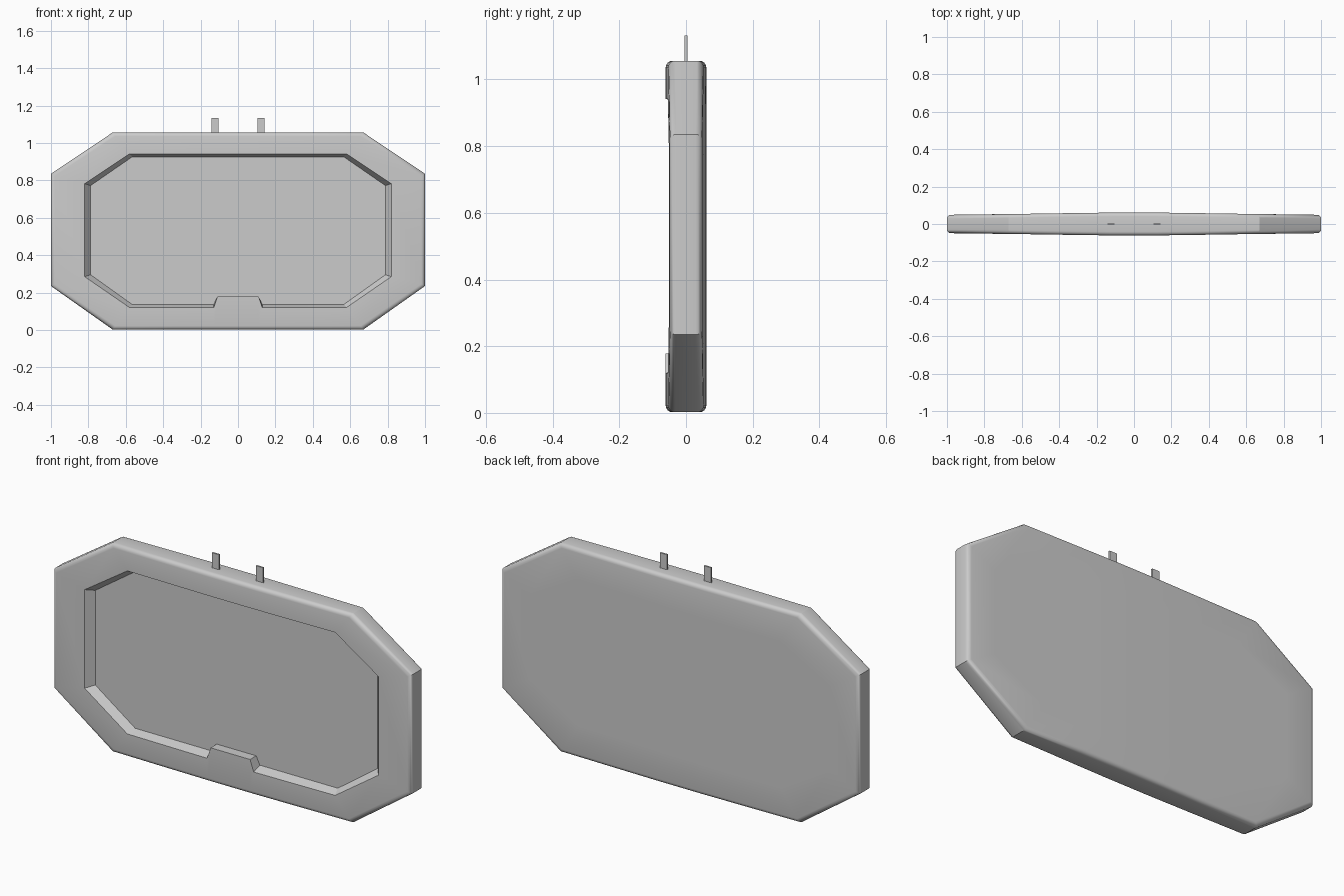
import bpy, bmesh, math

if "Cube" in bpy.data.objects:
    bpy.data.objects.remove(bpy.data.objects["Cube"])

ZC, HZ = 0.529, 0.527      # vertical centre and half height
BACK_INSET = 0.16


def half_depth(x):
    # gentle bow: thickest in the middle, thinner at the ends
    pts = [(0, 0.061), (0.125, 0.061), (0.35, 0.058), (0.67, 0.053), (1.0, 0.049)]
    x = abs(x)
    for (x0, d0), (x1, d1) in zip(pts, pts[1:]):
        if x <= x1:
            return d0 + (d1 - d0) * (x - x0) / (x1 - x0)
    return pts[-1][1]


def octagon(corner_x, side_x, bot, top, low, high, notch=None):
    # 20-point loop; point i sits opposite point 19 - i
    xs = [-corner_x, -0.35, -0.13, -0.11, 0.11, 0.13, 0.35, corner_x]
    bottom = [(x, notch if notch and abs(x) < 0.12 else bot) for x in xs]
    return ([(-side_x, low)] + bottom + [(side_x, low), (side_x, high)]
            + [(x, top) for x in reversed(xs)] + [(-side_x, high)])


def shrink(loop, inset):
    return [(x * (1 - inset), ZC + (z - ZC) * (1 - inset / HZ)) for x, z in loop]


# Frame and screen lofted through loops, from back to recessed floor
bm = bmesh.new()


def ring(loop, y_of_x):
    return [bm.verts.new((x, y_of_x(x), z)) for x, z in loop]


def cap(r, flip):
    for i in range(9):
        q = [r[i], r[i + 1], r[18 - i], r[19 - i]]
        bm.faces.new(q[::-1] if flip else q)


outer = octagon(0.67, 1.0, 0.002, 1.056, 0.235, 0.835)
rim = octagon(0.58, 0.82, 0.12, 0.942, 0.285, 0.782, 0.178)
floor = octagon(0.565, 0.788, 0.136, 0.926, 0.295, 0.772, 0.178)

R, SEG = 0.02, 4
arc = [(R * (1 - math.cos(a)), R * (1 - math.sin(a)))
       for a in (math.pi / 2 * i / SEG for i in range(SEG + 1))]

rings = [ring(shrink(outer, BACK_INSET), half_depth)]
for inset, drop in reversed(arc):
    rings.append(ring(shrink(outer, inset), lambda x, d=drop: half_depth(x) - d))
for inset, drop in arc:
    rings.append(ring(shrink(outer, inset), lambda x, d=drop: d - half_depth(x)))
rings.append(ring(rim, lambda x: -half_depth(x)))
rings.append(ring(floor, lambda x: -0.012))

for a, b in zip(rings, rings[1:]):
    for i in range(20):
        j = (i + 1) % 20
        bm.faces.new((a[i], a[j], b[j], b[i]))
cap(rings[0], True)
cap(rings[-1], False)
bmesh.ops.recalc_face_normals(bm, faces=bm.faces)

mesh = bpy.data.meshes.new("sign_frame")
bm.to_mesh(mesh)
bm.free()
frame = bpy.data.objects.new("sign_frame", mesh)
bpy.context.collection.objects.link(frame)
bpy.context.view_layer.objects.active = frame
frame.select_set(True)
bpy.ops.object.shade_smooth_by_angle(angle=math.radians(30))

# Two thin hanging tabs on the top edge
for side, name in ((-1, "left_tab"), (1, "right_tab")):
    bpy.ops.mesh.primitive_cube_add(size=1, location=(side * 0.123, 0, 1.085))
    tab = bpy.context.object
    tab.name = name
    tab.scale = (0.04, 0.008, 0.094)
